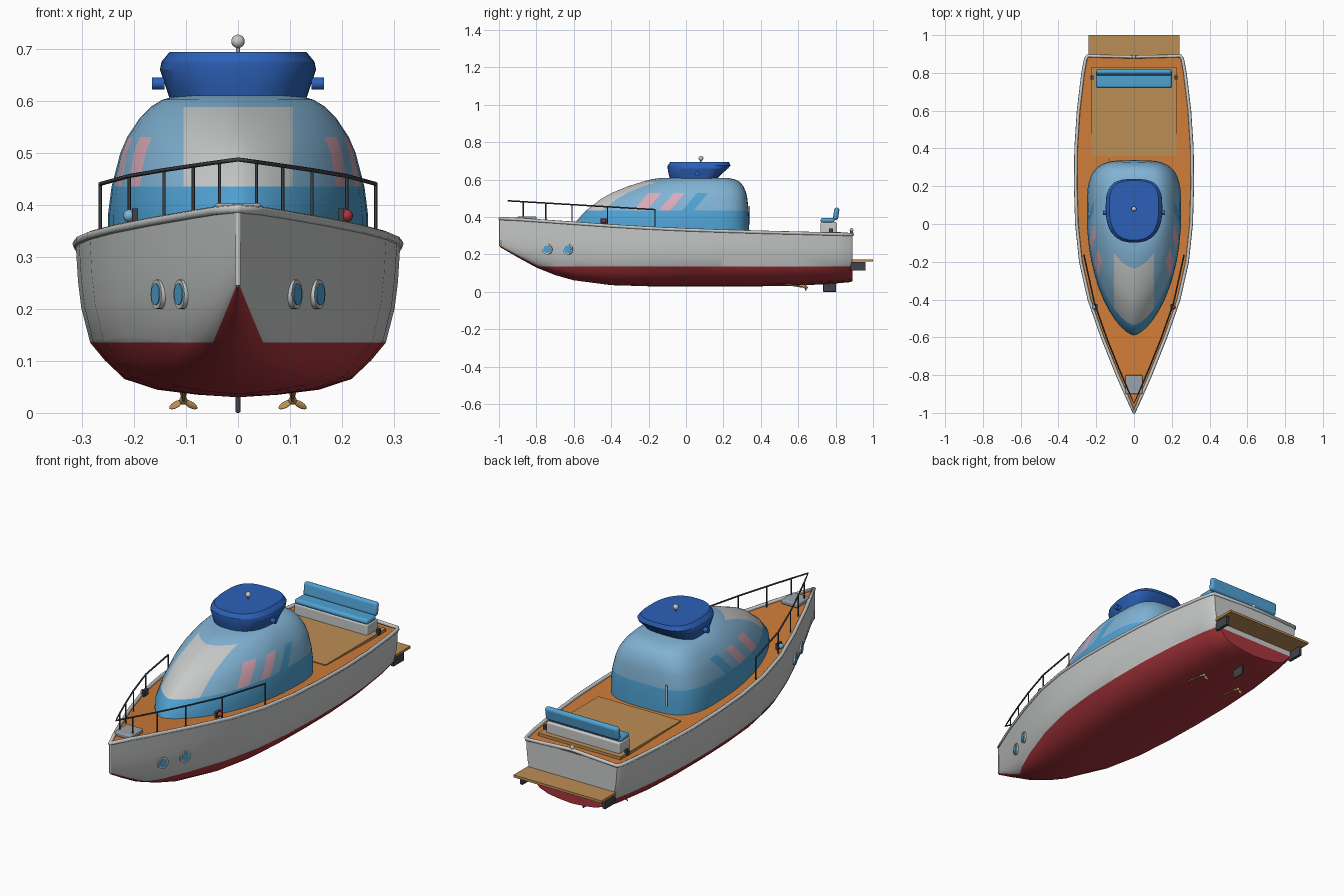
import bpy, bmesh
from math import sin, cos, pi, radians, atan2
from mathutils import Vector

cube = bpy.data.objects.get("Cube")
if cube:
    bpy.data.objects.remove(cube)


def material(name, *rgb):
    m = bpy.data.materials.new(name)
    m.use_nodes = True
    m.diffuse_color = (*rgb, 1)
    m.node_tree.nodes["Principled BSDF"].inputs["Base Color"].default_value = (*rgb, 1)
    return m


WHITE = material("hull_grey", .58, .59, .59)
RED = material("bottom_red", .40, .035, .045)
ORANGE = material("deck_orange", .62, .20, .04)
TAN = material("teak_tan", .50, .27, .09)
CYAN = material("bright_blue", .08, .36, .65)
SKY = material("pale_blue", .22, .45, .66)
NAVY = material("deep_blue", .025, .12, .48)
PINK = material("stripe_pink", .70, .40, .48)
DARK = material("dark_grey", .05, .055, .065)
STEEL = material("steel_grey", .32, .36, .40)


def finish(obj, name, *mats, angle=35):
    obj.name = name
    for m in mats:
        obj.data.materials.append(m)
    bpy.ops.object.select_all(action="DESELECT")
    obj.select_set(True)
    bpy.context.view_layer.objects.active = obj
    bpy.ops.object.shade_smooth_by_angle(angle=radians(angle))
    return obj


def from_bmesh(bm, name, *mats, angle=35):
    me = bpy.data.meshes.new(name)
    bm.to_mesh(me)
    bm.free()
    obj = bpy.data.objects.new(name, me)
    bpy.context.collection.objects.link(obj)
    return finish(obj, name, *mats, angle=angle)


def loft(rings, closed):
    """Skin a list of equally long point rings."""
    bm = bmesh.new()
    rows = [[bm.verts.new(p) for p in ring] for ring in rings]
    n = len(rows[0])
    for a, b in zip(rows, rows[1:]):
        for i in range(n if closed else n - 1):
            j = (i + 1) % n
            bm.faces.new((a[i], a[j], b[j], b[i]))
    return bm, rows


def box(name, loc, size, mat, bevel=0, rot=(0, 0, 0)):
    bpy.ops.mesh.primitive_cube_add(size=1, location=loc, rotation=rot)
    obj = bpy.context.object
    obj.scale = size
    bpy.ops.object.transform_apply(location=False, rotation=False)
    if bevel:
        mod = obj.modifiers.new("round", "BEVEL")
        mod.width, mod.segments = bevel, 4
    return finish(obj, name, mat, angle=40)


def ball(name, loc, size, mat, rot=(0, 0, 0)):
    bpy.ops.mesh.primitive_uv_sphere_add(segments=16, ring_count=10, radius=1, location=loc, rotation=rot)
    bpy.context.object.scale = size if isinstance(size, tuple) else (size,) * 3
    return finish(bpy.context.object, name, mat, angle=60)


def disc(name, loc, r, depth, mat, rot):
    bpy.ops.mesh.primitive_cylinder_add(vertices=24, radius=r, depth=depth, location=loc, rotation=rot)
    return finish(bpy.context.object, name, mat)


def tube(name, pts, r, mat, cyclic=False):
    cu = bpy.data.curves.new(name, "CURVE")
    cu.dimensions = "3D"
    cu.bevel_depth, cu.bevel_resolution, cu.use_fill_caps = r, 2, True
    sp = cu.splines.new("POLY")
    sp.points.add(len(pts) - 1)
    for p, co in zip(sp.points, pts):
        p.co = (*co, 1)
    sp.use_cyclic_u = cyclic
    cu.materials.append(mat)
    obj = bpy.data.objects.new(name, cu)
    bpy.context.collection.objects.link(obj)
    return obj


# Hull stations: y, half beam, keel height, sheer height
STATIONS = [(-.995, .004, .24, .392), (-.9, .046, .185, .388), (-.8, .09, .13, .381),
            (-.7, .13, .09, .374), (-.6, .17, .062, .367), (-.4, .24, .036, .353),
            (-.2, .285, .03, .341), (0, .306, .03, .332), (.2, .312, .03, .325),
            (.4, .31, .03, .319), (.6, .297, .033, .314), (.8, .273, .045, .309),
            (.875, .259, .052, .307), (.89, .248, .056, .307)]
SECTION = [(0, 0), (.25, .017), (.5, .05), (.7, .12), (.82, .24), (.91, .355),
           (.965, .58), (.985, .75), (1, 1)]
WATERLINE = .135


def sheer(y):
    """Half beam and sheer height at any y."""
    for a, b in zip(STATIONS, STATIONS[1:]):
        if a[0] <= y <= b[0]:
            t = (y - a[0]) / (b[0] - a[0])
            return a[1] + t * (b[1] - a[1]), a[3] + t * (b[3] - a[3])


half = [(-f, u) for f, u in SECTION[:0:-1]] + SECTION
bm, rows = loft([[(f * b, y, k + u * (s - k)) for f, u in half] for y, b, k, s in STATIONS], False)
bm.faces.new(rows[-1])
bm.faces.new(rows[0])
keel = bm.faces.layers.int.new("keel")
mid = len(SECTION) - 1
inner = {v for row in rows for v in row[mid - 2:mid + 3]}
for f in bm.faces:
    f[keel] = all(v in inner for v in f.verts)
bmesh.ops.recalc_face_normals(bm, faces=bm.faces)
bmesh.ops.bisect_plane(bm, geom=bm.verts[:] + bm.edges[:] + bm.faces[:],
                       plane_co=(0, 0, WATERLINE), plane_no=(0, 0, 1))
for f in bm.faces:
    f.material_index = int(f[keel] or f.calc_center_median().z < WATERLINE)
from_bmesh(bm, "hull", WHITE, RED)

# Deck, gunwale and stem
bm, rows = loft([[(-b, y, s - .004), (b, y, s - .004)] for y, b, k, s in STATIONS], False)
for f in bm.faces:
    f.normal_update()
    if f.normal.z < 0:
        f.normal_flip()
from_bmesh(bm, "deck", ORANGE)
edge = [(b - .003, y, s) for y, b, k, s in STATIONS]
tube("gunwale", [(-x, y, z) for x, y, z in edge[::-1]] + edge + [(0, .885, .318)], .009, WHITE, True)
tube("stem_bar", [(0, -.993, .392), (0, -.993, .245)], .006, WHITE)
box("aft_deck_panel", (0, .595, .314), (.45, .47, .014), TAN)


def footprint(z, w, back, front, mid_y, p_back, p_front, n=48):
    """Rounded outline with separately shaped back and front."""
    ring = []
    for i in range(n):
        c, s = cos(2 * pi * i / n), sin(2 * pi * i / n)
        p, reach = (p_back, back - mid_y) if s >= 0 else (p_front, mid_y - front)
        q = min(p, 1)
        x = w * abs(c) ** p * (1 if c > 0 else -1)
        ring.append((x, mid_y + reach * abs(s) ** q * (1 if s > 0 else -1), z))
    return ring


# Cabin dome
LEVELS = [(.31, .25, .338, -.60), (.38, .25, .338, -.585), (.435, .243, .335, -.535),
          (.50, .226, .328, -.45), (.53, .213, .322, -.395), (.565, .19, .307, -.31),
          (.588, .168, .288, -.235), (.602, .145, .26, -.185), (.61, .115, .22, -.13)]
bm, rows = loft([footprint(*lv, .05, .55, 1.3) for lv in LEVELS], True)
bm.faces.new(rows[-1])
bmesh.ops.recalc_face_normals(bm, faces=bm.faces)


def slice_faces(test, co, no):
    fs = [f for f in bm.faces if test(f.calc_center_median())]
    geom = fs + list({e for f in fs for e in f.edges}) + list({v for f in fs for v in f.verts})
    bmesh.ops.bisect_plane(bm, geom=geom, plane_co=co, plane_no=no)


BAND, TOP, LEAN, SCREEN = .435, .53, .84, .105
STRIPES = [(-.28, -.21, 3), (-.145, -.085, 3), (-.02, .04, 1)]
for side in (-1, 1):
    slice_faces(lambda c: BAND < c.z < .588 and c.y < 0, (side * SCREEN, 0, 0), (1, 0, 0))
for a, b, _ in STRIPES:
    for y in (a, b):
        slice_faces(lambda c: BAND < c.z < TOP and abs(c.x) > SCREEN, (0, y, BAND), (0, 1, -LEAN))
for f in bm.faces:
    c = f.calc_center_median()
    f.material_index = 1 if c.z < BAND else 0
    if BAND < c.z < .588 and c.y < 0 and abs(c.x) < SCREEN:
        f.material_index = 2
    elif BAND < c.z < TOP and abs(c.x) > SCREEN:
        t = c.y - (c.z - BAND) * LEAN
        for a, b, index in STRIPES:
            if a < t < b:
                f.material_index = index
from_bmesh(bm, "cabin", SKY, CYAN, WHITE, PINK, angle=50)
tube("door_handle", [(-.13, .338, .36), (-.13, .338, .46)], .005, WHITE)

# Flybridge tub with horns and mast light
TUB = [(.6, .13, .16, -.085), (.63, .14, .19, -.093), (.66, .15, .225, -.098),
       (.675, .147, .238, -.098), (.694, .131, .23, -.085)]
bm, rows = loft([footprint(*lv, .09, .65, .8) for lv in TUB], True)
bm.faces.new(rows[-1])
bmesh.ops.recalc_face_normals(bm, faces=bm.faces)
from_bmesh(bm, "flybridge", NAVY, angle=25)
tube("mast", [(0, .08, .69), (0, .08, .71)], .004, STEEL)
ball("mast_light", (0, .08, .714), .013, WHITE)
ball("stern_light", (0, .885, .331), .01, WHITE)

# Bow rail
def rail_point(y):
    b, s = sheer(y)
    return Vector((max(b - .024, 0), y, .487 - .047 * (y + .95) / .785))


posts = [-.165, -.42, -.61, -.75, -.87]
side_pts = [rail_point(y) for y in posts]
mirrored = [Vector((-p.x, p.y, p.z)) for p in side_pts]
tube("bow_rail", side_pts + [Vector((0, -.95, .487))] + mirrored[::-1], .004, DARK)
for p in side_pts + mirrored:
    tube("rail_post", [(p.x, p.y, sheer(p.y)[1] - .01), p], .003, DARK)
box("bow_hatch", (0, -.85, .392), (.09, .1, .022), STEEL, .006)

# Paired details
for side in (-1, 1):
    for x, y in ((.107, -.74), (.151, -.63)):
        rot = (0, pi / 2, atan2(-.4, side))
        disc("porthole_rim", (side * x, y, .228), .028, .014, WHITE, rot)
        disc("porthole_glass", (side * x, y, .228), .021, .018, CYAN, rot)
    box("nav_light_mount", (side * .198, -.44, .378), (.012, .035, .03), DARK)
    ball("nav_light", (side * .209, -.44, .379), .012, RED if side > 0 else SKY)
    disc("horn", (side * .153, .06, .633), .012, .024, NAVY, (0, pi / 2, 0))
    box("stern_cleat", (side * .222, .775, .325), (.014, .02, .028), DARK)
    box("platform_bracket", (side * .225, .92, .138), (.014, .08, .045), DARK)
    ball("propeller_hub", (side * .105, .64, .024), (.008, .012, .008), TAN)
    tube("propeller_shaft", [(side * .105, .64, .024), (side * .105, .5, .045)], .004, TAN)
    for k in range(3):
        a = pi / 2 + k * 2 * pi / 3
        ball("propeller_blade", (side * .105 + .016 * cos(a), .64, .024 + .016 * sin(a)),
             (.015, .003, .007), TAN, (.5, -a, 0))

# Rudder, swim platform and stern seat
box("rudder", (0, .768, .03), (.01, .07, .06), DARK, .004)
box("swim_platform", (0, .943, .168), (.48, .114, .012), TAN)
box("seat_base", (0, .762, .338), (.4, .085, .07), WHITE, .008)
box("seat_cushion", (0, .757, .382), (.4, .075, .026), CYAN, .0125)
box("seat_back", (0, .803, .418), (.4, .028, .066), CYAN, .0135, (-.15, 0, 0))
